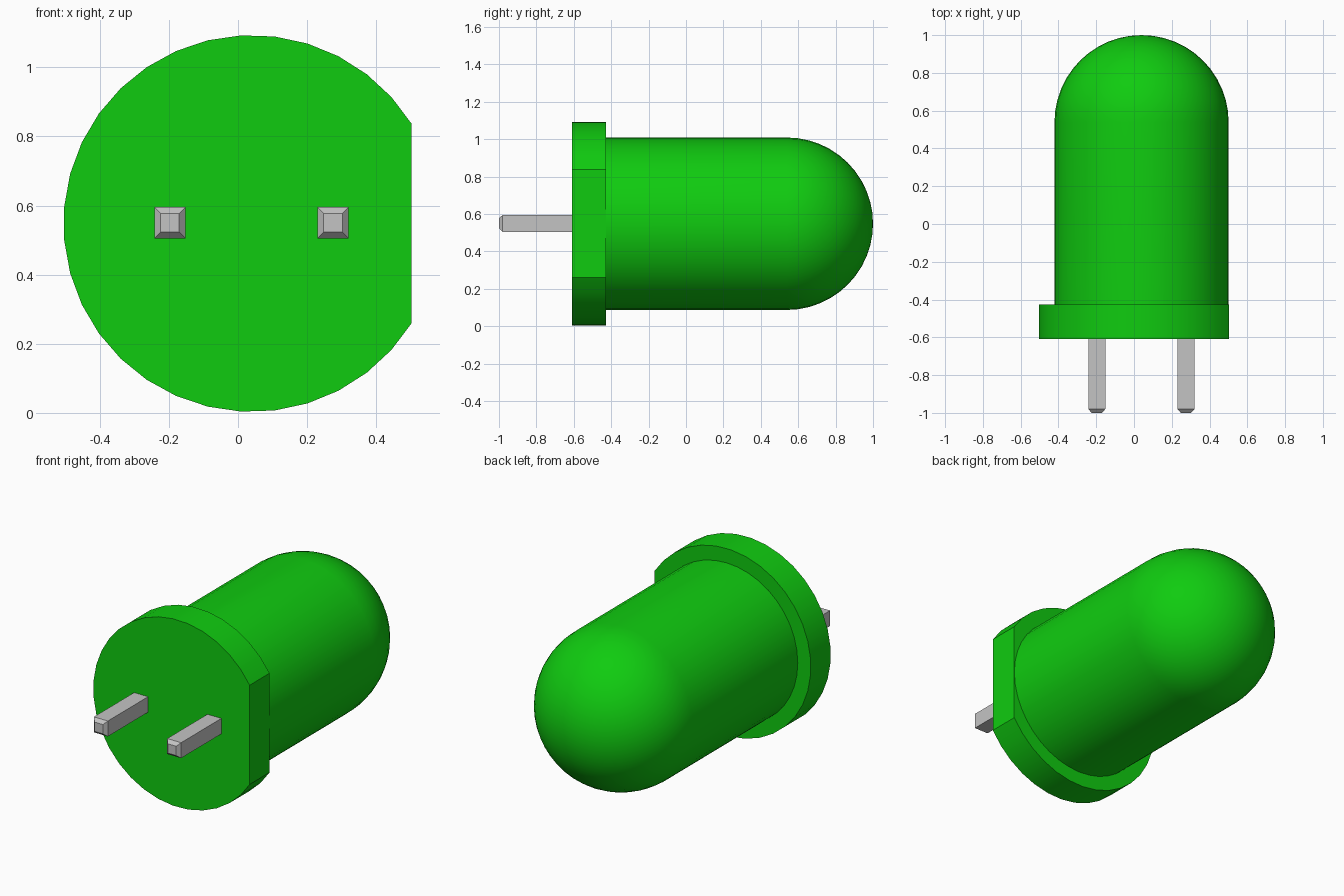
import bpy, bmesh, math
from mathutils import Matrix, Vector

cube = bpy.data.objects.get("Cube")
if cube:
    bpy.data.objects.remove(cube, do_unlink=True)

CX, CZ = 0.04, 0.548          # axis of the bulb, running along y


def material(name, rgb):
    m = bpy.data.materials.new(name)
    m.use_nodes = True
    m.diffuse_color = (*rgb, 1)
    bsdf = next(n for n in m.node_tree.nodes if n.type == 'BSDF_PRINCIPLED')
    bsdf.inputs["Base Color"].default_value = (*rgb, 1)
    return m


def finish(name, bm, mat):
    bmesh.ops.recalc_face_normals(bm, faces=bm.faces[:])
    mesh = bpy.data.meshes.new(name)
    bm.to_mesh(mesh)
    bm.free()
    mesh.materials.append(mat)
    mesh.shade_smooth()
    mesh.set_sharp_from_angle(angle=math.radians(30))
    obj = bpy.data.objects.new(name, mesh)
    bpy.context.collection.objects.link(obj)
    return obj


def prism(outline, levels):
    """Stack scaled copies of an x-z outline along y; levels are (y, scale)."""
    bm = bmesh.new()
    rings = [[bm.verts.new((x * s, y, z * s)) for x, z in outline] for y, s in levels]
    n = len(outline)
    for a, b in zip(rings, rings[1:]):
        for i in range(n):
            j = (i + 1) % n
            bm.faces.new((a[i], a[j], b[j], b[i]))
    bm.faces.new(rings[0])
    bm.faces.new(rings[-1])
    return bm


green = material("green plastic", (0.005, 0.6, 0.005))
grey = material("grey metal", (0.55, 0.55, 0.55))

# Flange: round rim with a flat cut on its left side
R, CUT, SEG = 0.545, math.radians(32), 29
arc = []
for i in range(SEG + 1):
    a = CUT + (2 * math.pi - 2 * CUT) * i / SEG
    arc.append((R * math.cos(a), R * math.sin(a)))
bm = prism(arc, [(-0.61, 1), (-0.427, 1)])
bmesh.ops.translate(bm, verts=bm.verts[:], vec=(CX, 0, CZ))
finish("flange", bm, green)

# Bulb: cylinder with a domed end, spun around the y axis
r, dome_y, steps = 0.461, 0.539, 12
profile = [(0, -0.5), (r, -0.5)]
for i in range(steps + 1):
    a = math.pi / 2 * i / steps
    profile.append((r * math.cos(a), dome_y + r * math.sin(a)))
bm = bmesh.new()
pts = [bm.verts.new((x, y, 0)) for x, y in profile]
edges = [bm.edges.new(pair) for pair in zip(pts, pts[1:])]
bmesh.ops.spin(bm, geom=pts + edges, cent=(0, 0, 0), axis=(0, 1, 0),
               angle=2 * math.pi, steps=40)
bmesh.ops.remove_doubles(bm, verts=bm.verts[:], dist=0.0005)
bmesh.ops.translate(bm, verts=bm.verts[:], vec=(CX, 0, CZ))
finish("bulb", bm, green)

# Pins: square legs with chamfered tips
h = 0.045
square = [(-h, -h), (h, -h), (h, h), (-h, h)]
for name, x in (("right_pin", -0.197), ("left_pin", 0.275)):
    bm = prism(square, [(-1.0, 0.6), (-0.98, 1), (-0.58, 1)])
    bmesh.ops.translate(bm, verts=bm.verts[:], vec=(x, 0, 0.55))
    finish(name, bm, grey)
